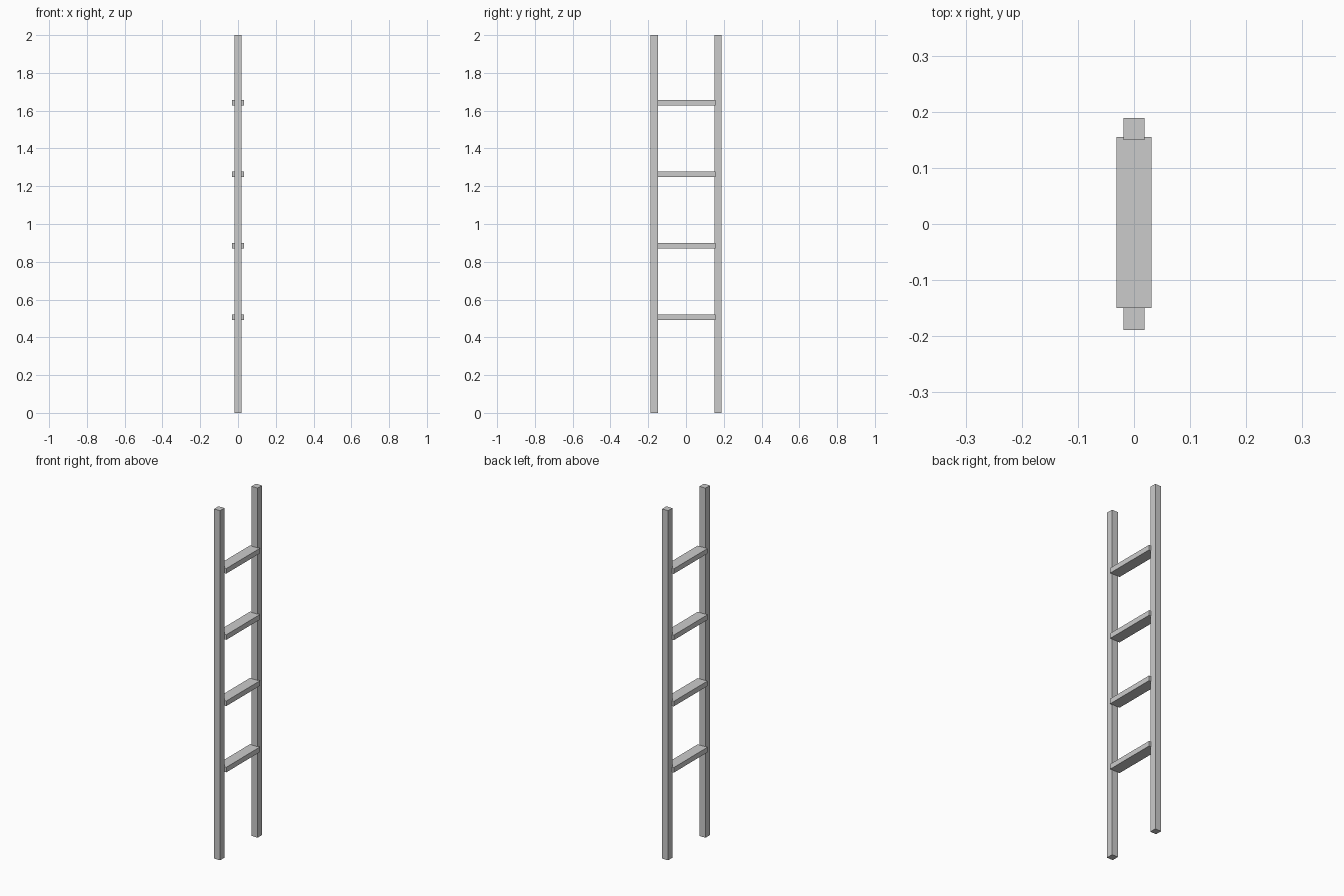
import bpy

if "Cube" in bpy.data.objects:
    bpy.data.objects.remove(bpy.data.objects["Cube"])

grey = bpy.data.materials.new("light_grey")
grey.diffuse_color = (0.6, 0.6, 0.6, 1)
grey.use_nodes = True
grey.node_tree.nodes["Principled BSDF"].inputs["Base Color"].default_value = grey.diffuse_color


def box(name, low, high):
    """Axis-aligned box between two corners."""
    centre = [(a + b) / 2 for a, b in zip(low, high)]
    size = [b - a for a, b in zip(low, high)]
    bpy.ops.mesh.primitive_cube_add(size=1, location=centre)
    obj = bpy.context.object
    obj.name = name
    obj.scale = size
    bpy.ops.object.transform_apply(location=False, rotation=False, scale=True)
    obj.data.materials.append(grey)
    return obj


# Two upright rails
box("rail_left", (-0.019, -0.189, 0), (0.019, -0.149, 2))
box("rail_right", (-0.019, 0.150, 0), (0.019, 0.189, 2))

# Four flat rungs, slightly wider than the rails
for i in range(4):
    z = 0.506 + 0.379 * i
    box(f"rung_{i + 1}", (-0.031, -0.150, z - 0.0145), (0.031, 0.155, z + 0.0145))
